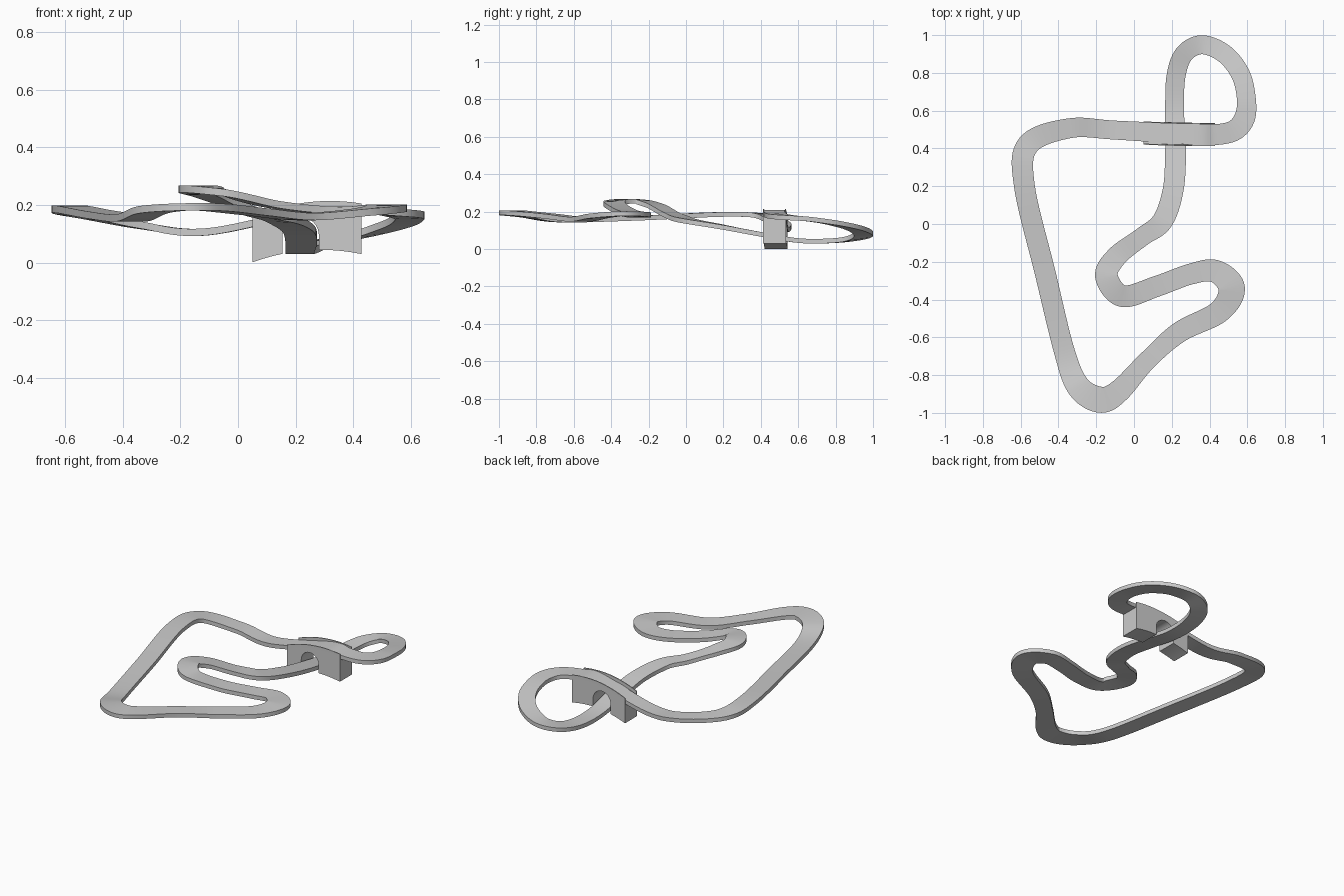
import bpy
import bmesh
import math
from mathutils import Vector

default = bpy.data.objects.get("Cube")
if default:
    bpy.data.objects.remove(default)

THICK = 0.025

# Control points of the road centreline: x, y, height of the surface, width
PATH = [
    (.3, .475, .205, .11), (.43, .473, .197, .11), (.53, .495, .187, .11),
    (.585, .56, .18, .11), (.595, .66, .172, .1), (.565, .79, .152, .1),
    (.48, .9, .125, .1), (.36, .949, .095, .1), (.265, .9, .072, .1),
    (.222, .78, .057, .1), (.215, .6, .058, .1), (.22, .38, .095, .11),
    (.207, .18, .133, .11), (.15, .015, .163, .11), (.04, -.07, .192, .1),
    (-.09, -.17, .245, .11), (-.146, -.275, .268, .12), (-.06, -.382, .258, .115),
    (.12, -.33, .215, .11), (.3, -.265, .195, .11), (.43, -.25, .197, .12),
    (.517, -.34, .202, .14), (.45, -.465, .19, .12), (.24, -.573, .172, .11),
    (.07, -.723, .188, .1), (-.08, -.885, .204, .12), (-.18, -.93, .206, .138),
    (-.295, -.86, .196, .125), (-.37, -.67, .168, .11), (-.47, -.26, .178, .11),
    (-.58, .2, .198, .11), (-.56, .42, .187, .116), (-.34, .507, .142, .105),
    (-.1, .497, .12, .1),
]


def spline(points, steps):
    """Closed smooth curve through the points."""
    pts = [Vector(p) for p in points]
    n = len(pts)
    result = []
    for i in range(n):
        a, b, c, d = (pts[(i + k) % n] for k in (-1, 0, 1, 2))
        for s in range(steps):
            t = s / steps
            result.append(b + (c - a) * t / 2
                          + (a * 2 - b * 5 + c * 4 - d) * t ** 2 / 2
                          + (b * 3 - a - c * 3 + d) * t ** 3 / 2)
    return result


def finish(name, bm, material):
    """Turn a bmesh into a named object with soft shading and crisp edges."""
    bmesh.ops.recalc_face_normals(bm, faces=bm.faces)
    mesh = bpy.data.meshes.new(name)
    bm.to_mesh(mesh)
    bm.free()
    mesh.materials.append(material)
    obj = bpy.data.objects.new(name, mesh)
    bpy.context.collection.objects.link(obj)
    bpy.ops.object.select_all(action="DESELECT")
    obj.select_set(True)
    bpy.context.view_layer.objects.active = obj
    bpy.ops.object.shade_smooth_by_angle(angle=math.radians(35))
    return obj


def build_road(material):
    """Rectangular section swept level along the closed centreline."""
    bm = bmesh.new()
    line = spline(PATH, 12)
    rings = []
    for i, p in enumerate(line):
        ahead = line[(i + 1) % len(line)] - line[i - 1]
        side = Vector((-ahead.y, ahead.x, 0)).normalized() * (p.w / 2)
        down = Vector((0, 0, -THICK))
        centre = p.xyz
        rings.append([bm.verts.new(v) for v in (
            centre + side, centre - side, centre - side + down, centre + side + down)])
    for i, ring in enumerate(rings):
        last = rings[i - 1]
        for k in range(4):
            j = (k + 1) % 4
            bm.faces.new((last[k], last[j], ring[j], ring[k]))
    return finish("road", bm, material)


# Bridge shape: crowned top, gently curved feet and a round arch
LEFT, RIGHT = 0.05, 0.43
ARCH_X, ARCH_R, SPRING = 0.218, 0.063, 0.095


def crown(x):
    return 0.214 - 0.75 * (x - 0.32) ** 2


def foot(x):
    return 0.044 - 0.75 * (x - 0.29) ** 2


def slab(name, front, back, low, high, material):
    """Side outline given by lower and upper points, extruded from front to back."""
    bm = bmesh.new()

    def place(x, y, z):
        return bm.verts.new((x, y + max(0, 0.25 - x) * 0.04, z))

    outline = low + high[::-1]
    a = [place(x, front, z) for x, z in outline]
    b = [place(x, back, z) for x, z in outline]
    bm.faces.new(a)
    bm.faces.new(b[::-1])
    for i in range(len(outline)):
        bm.faces.new((a[i - 1], a[i], b[i], b[i - 1]))
    return finish(name, bm, material)


def build_bridge(material):
    def span(start, end, height, count):
        xs = [start + (end - start) * i / count for i in range(count + 1)]
        return [(x, height(x)) for x in xs]

    arch = [(ARCH_X - ARCH_R * math.cos(t), SPRING + ARCH_R * math.sin(t))
            for t in (math.pi * i / 20 for i in range(21))]
    low = (span(LEFT, ARCH_X - ARCH_R, foot, 6) + arch
           + span(ARCH_X + ARCH_R, RIGHT, foot, 6))
    slab("bridge_body", 0.412, 0.535, low,
         span(LEFT, RIGHT, lambda x: crown(x) - 0.022, 24), material)
    # Low kerbs along both edges of the crossing
    for name, y in (("front_kerb", 0.412), ("back_kerb", 0.529)):
        slab(name, y, y + 0.006, span(LEFT, RIGHT, lambda x: crown(x) - 0.022, 24),
             span(LEFT, RIGHT, crown, 24), material)


grey = bpy.data.materials.new("light_grey")
grey.use_nodes = True
colour = (0.6, 0.6, 0.6, 1)
grey.diffuse_color = colour
grey.node_tree.nodes["Principled BSDF"].inputs["Base Color"].default_value = colour

build_road(grey)
build_bridge(grey)
